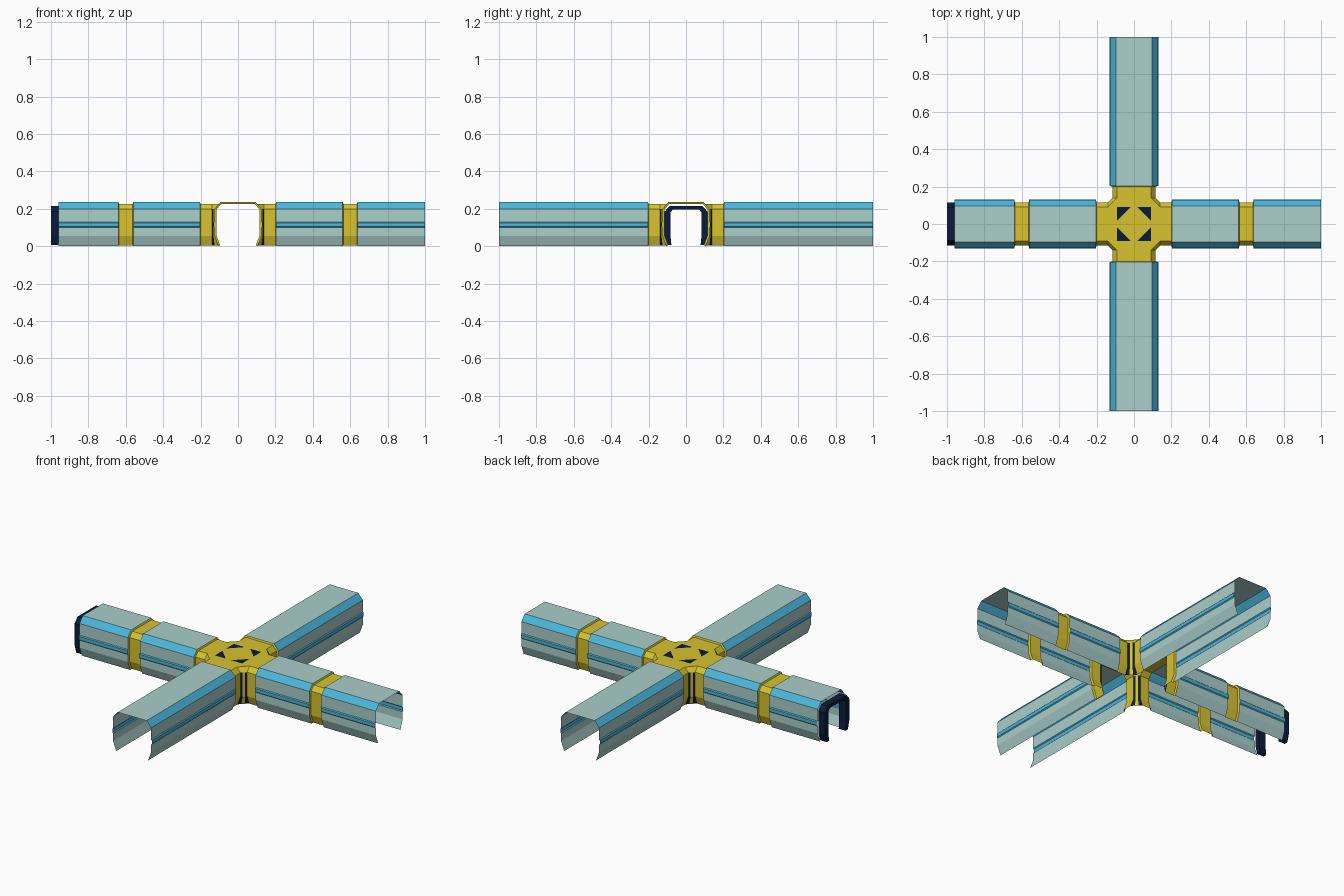
import bpy
import bmesh
import math
from mathutils import Matrix, Vector

if "Cube" in bpy.data.objects:
    bpy.data.objects.remove(bpy.data.objects["Cube"])


def material(name, rgb):
    m = bpy.data.materials.new(name)
    m.diffuse_color = (*rgb, 1)
    m.use_nodes = True
    m.node_tree.nodes["Principled BSDF"].inputs["Base Color"].default_value = m.diffuse_color
    return m


GLASS = material("pale teal panel", (0.40, 0.62, 0.59))
BLUE = material("sky blue trim", (0.07, 0.47, 0.72))
YELLOW = material("yellow band", (0.68, 0.55, 0.03))
NAVY = material("dark navy", (0.003, 0.012, 0.045))

# Half profiles (across, up), bottom to top: outer shell and recessed band
SHELL = [(.105, 0), (.126, .055), (.126, .1), (.131, .105),
         (.131, .125), (.126, .13), (.126, .2), (.095, .235)]
BAND = [(.095, .004), (.114, .055), (.114, .1), (.114, .105),
        (.114, .125), (.114, .13), (.114, .198), (.09, .226)]
SHELL_BLUE = {2, 3, 4, 6}


def full(half):
    return half + [(-a, z) for a, z in reversed(half)]


def finish(name, bm, mats, angle=0):
    bmesh.ops.rotate(bm, verts=bm.verts, matrix=Matrix.Rotation(angle, 3, 'Z'))
    me = bpy.data.meshes.new(name)
    bm.to_mesh(me)
    bm.free()
    for m in mats:
        me.materials.append(m)
    ob = bpy.data.objects.new(name, me)
    bpy.context.collection.objects.link(ob)
    return ob


def loft(name, stations, mats, blue, angle):
    """Skin open profiles placed along +x, then turn about z."""
    bm = bmesh.new()
    rows = [[bm.verts.new((x, a, z)) for a, z in full(p)] for x, p in stations]
    n = len(rows[0])
    for r, s in zip(rows, rows[1:]):
        for i in range(n - 1):
            f = bm.faces.new((r[i], s[i], s[i + 1], r[i + 1]))
            f.material_index = 1 if min(i, n - 2 - i) in blue else 0
    return finish(name, bm, mats, angle)


def shell(name, x0, x1, angle):
    loft(name, [(x0, SHELL), (x1, SHELL)], [GLASS, BLUE], SHELL_BLUE, angle)


def band(name, x0, x1, angle):
    loft(name, [(x0, SHELL), (x0 + .004, BAND), (x1 - .004, BAND), (x1, SHELL)],
         [YELLOW], set(), angle)


# Four arms; the two along x are split by a yellow band
for side, ang in (("right", 0), ("back", 90), ("left", 180), ("front", 270)):
    a = math.radians(ang)
    loft(side + "_hub_collar", [(.14, BAND), (.2, BAND), (.204, SHELL)],
         [YELLOW], set(), a)
    if side in ("right", "left"):
        shell(side + "_inner_shell", .204, .56, a)
        band(side + "_band", .56, .64, a)
        shell(side + "_outer_shell", .64, 1 if side == "right" else .96, a)
    else:
        shell(side + "_shell", .204, 1, a)

    # Hub corner: diagonal pillar, navy with a yellow middle strip
    bm = bmesh.new()
    rows = []
    for w, z in BAND:
        p, q = Vector((.14, w, z)), Vector((w, .14, z))
        rows.append([bm.verts.new(p.lerp(q, t)) for t in (0, .33, .67, 1)])
    for k, (r, s) in enumerate(zip(rows, rows[1:])):
        for i in range(3):
            f = bm.faces.new((r[i], r[i + 1], s[i + 1], s[i]))
            f.material_index = 1 if i != 1 and k < 6 else 0
    finish(side + "_hub_corner", bm, [YELLOW, NAVY], a)

    # Navy triangle on the hub roof
    bm = bmesh.new()
    bm.faces.new([bm.verts.new((x, y, .228))
                  for x, y in ((.09, .018), (.09, .09), (.018, .09))])
    finish(side + "_roof_triangle", bm, [NAVY], a)

# Hub roof octagon
bm = bmesh.new()
pts = []
for k in range(4):
    rot = Matrix.Rotation(k * math.pi / 2, 3, 'Z')
    pts += [rot @ Vector((.14, .09, .226)), rot @ Vector((.09, .14, .226))]
bm.faces.new([bm.verts.new(p) for p in pts])
finish("hub_roof", bm, [YELLOW])

# Navy door frame on the left end: a solid arch
outer = [(.1, .005), (.114, .055), (.114, .185), (.088, .215)]
inner = [(.078, .005), (.083, .055), (.083, .18), (.07, .197)]
bm = bmesh.new()
loops = [[bm.verts.new((x, a, z)) for a, z in full(p)]
         for x, p in ((.955, inner), (.955, outer), (1, outer), (1, inner))]
for j in range(4):
    r, s = loops[j], loops[(j + 1) % 4]
    for i in range(len(r) - 1):
        bm.faces.new((r[i], s[i], s[i + 1], r[i + 1]))
for i in (0, -1):
    bm.faces.new([lp[i] for lp in loops])
bmesh.ops.recalc_face_normals(bm, faces=bm.faces)
finish("left_end_frame", bm, [NAVY], math.pi)
